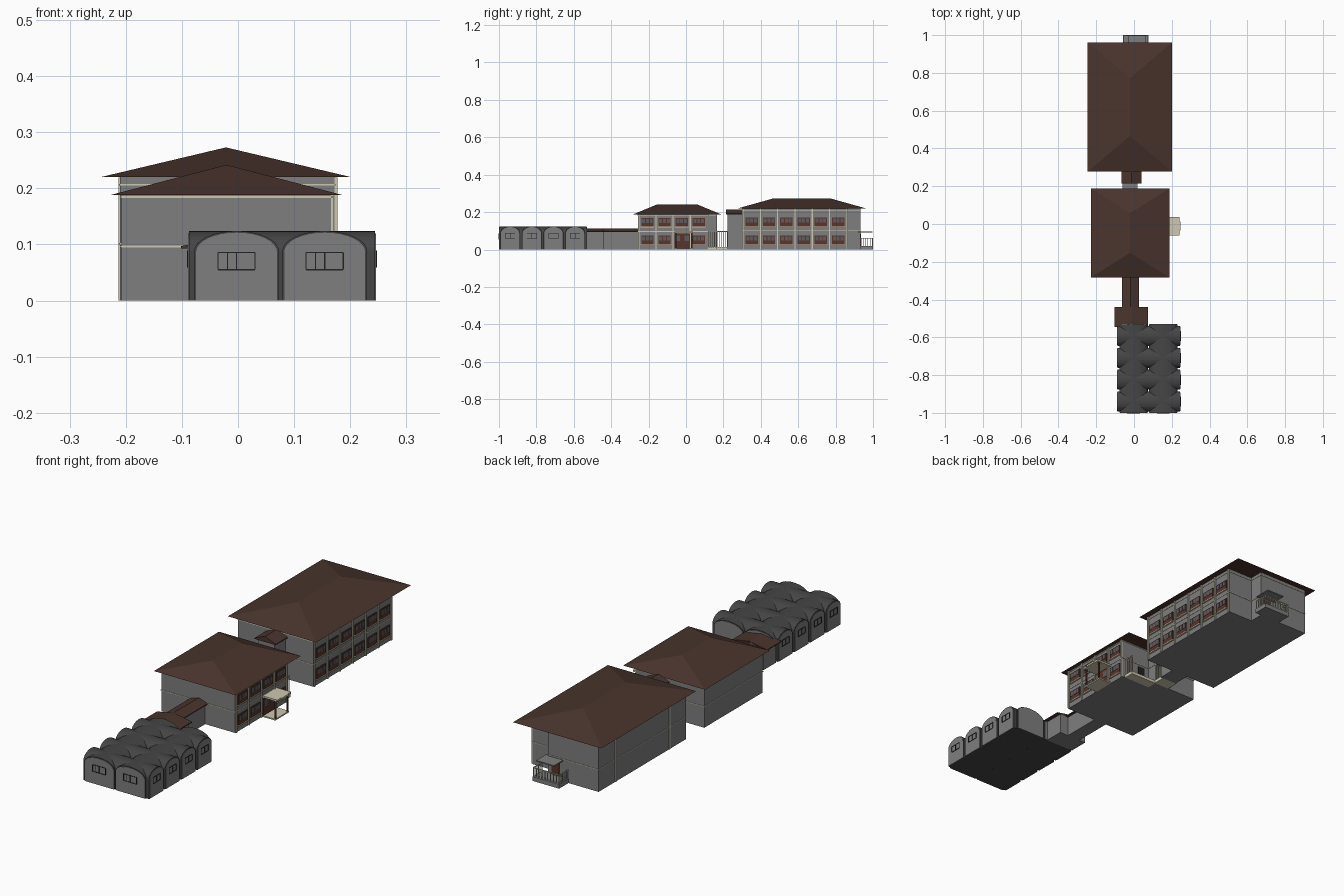
import bpy
import math

cube = bpy.data.objects.get("Cube")
if cube:
    bpy.data.objects.remove(cube)


def material(name, r, g, b):
    m = bpy.data.materials.new(name)
    m.use_nodes = True
    m.diffuse_color = (r, g, b, 1)
    m.node_tree.nodes["Principled BSDF"].inputs["Base Color"].default_value = (r, g, b, 1)
    return m


WALL = material("wall grey", .21, .21, .21)
VAULT = material("vault dark grey", .06, .06, .06)
ROOF = material("roof brown", .068, .034, .026)
WOOD = material("joinery brown", .1, .035, .025)
GLASS = material("glass grey", .11, .11, .12)
CREAM = material("trim cream", .62, .58, .43)
LINE = material("frame black", .015, .015, .015)


def mesh(name, verts, faces, mat):
    me = bpy.data.meshes.new(name)
    me.from_pydata(verts, [], faces)
    me.materials.append(mat)
    ob = bpy.data.objects.new(name, me)
    bpy.context.collection.objects.link(ob)
    return ob


def prism(name, profile, axis, a, b, mat):
    """Extrude a (horizontal, z) profile along the x or y axis from a to b."""
    n = len(profile)
    verts = [(t, p, z) if axis == "x" else (p, t, z) for t in (a, b) for p, z in profile]
    faces = [(i, (i + 1) % n, n + (i + 1) % n, n + i) for i in range(n)]
    if axis == "y":
        faces = [f[::-1] for f in faces]
        caps = [tuple(range(n)), tuple(range(2 * n - 1, n - 1, -1))]
    else:
        caps = [tuple(range(n - 1, -1, -1)), tuple(range(n, 2 * n))]
    return mesh(name, verts, faces + caps, mat)


def box(name, x, y, z, mat):
    return prism(name, [(y[0], z[0]), (y[1], z[0]), (y[1], z[1]), (y[0], z[1])],
                 "x", x[0], x[1], mat)


def block(name, outline, z0, z1, mat):
    """Extrude a counter-clockwise plan outline upward."""
    n = len(outline)
    verts = [(x, y, z) for z in (z0, z1) for x, y in outline]
    faces = [(i, (i + 1) % n, n + (i + 1) % n, n + i) for i in range(n)]
    return mesh(name, verts, faces + [tuple(range(n - 1, -1, -1)), tuple(range(n, 2 * n))], mat)


def hip_roof(name, x, y, z0, z1, ridge):
    cx, cy = sum(x) / 2, sum(y) / 2
    verts = [(x[0], y[0], z0), (x[1], y[0], z0), (x[1], y[1], z0), (x[0], y[1], z0),
             (cx, cy - ridge, z1), (cx, cy + ridge, z1)]
    mesh(name, verts, [(3, 2, 1, 0), (0, 1, 4), (1, 2, 5, 4), (2, 3, 5), (3, 0, 4, 5)], ROOF)


def gable_roof(name, x, y, z0, z1):
    cx = sum(x) / 2
    prism(name, [(x[0], z0), (x[1], z0), (x[1], z0 + .004), (cx, z1), (x[0], z0 + .004)],
          "y", y[0], y[1], ROOF)


def arch(c, half, top, spring, steps=16):
    pts = [(c - half, 0), (c + half, 0)]
    for i in range(steps + 1):
        t = math.pi * i / steps
        pts.append((c + half * math.cos(t), spring + (top - spring) * math.sin(t)))
    return pts


def window(name, x, c, z0, z1, w=.066):
    """Timber window on a +x wall: frame plate with a grid of panes."""
    box(name + "_frame", (x, x + .004), (c - w / 2, c + w / 2), (z0, z1), WOOD)
    box(name + "_sill", (x, x + .007), (c - w / 2 - .003, c + w / 2 + .003), (z0 - .004, z0), CREAM)
    mid = z0 + (z1 - z0) * .45
    for k in (-1, 0, 1):
        p = c + k * w * .31
        box(name + "_pane", (x + .003, x + .0055), (p - w * .12, p + w * .12), (mid, z1 - .005), GLASS)


def railing(name, a, b, z0, z1, posts):
    """Posts and a top rail between two plan points."""
    for i in range(posts):
        t = i / (posts - 1)
        x, y = a[0] + (b[0] - a[0]) * t, a[1] + (b[1] - a[1]) * t
        box(name + "_post", (x - .0015, x + .0015), (y - .0015, y + .0015), (z0, z1), CREAM)
    xs, ys = sorted((a[0], b[0])), sorted((a[1], b[1]))
    box(name + "_rail", (xs[0] - .002, xs[1] + .002), (ys[0] - .002, ys[1] + .002),
        (z1 - .004, z1), CREAM)


def house(name, x, y, step_x, step_y, top, bands):
    """Stepped wall block; the +x part stops short at step_y."""
    def outline(g):
        return [(x[0] - g, y[0] - g), (x[1] + g, y[0] - g), (x[1] + g, step_y + g),
                (step_x + g, step_y + g), (step_x + g, y[1] + g), (x[0] - g, y[1] + g)]
    block(name + "_walls", outline(0), 0, top, WALL)
    for z in bands:
        block(name + "_band", outline(.002), z, z + .003, CREAM)


def facade(name, x, start, pitch, count, top, rows, door=None):
    for i in range(count + 1):
        p = start + i * pitch
        box(name + "_pilaster", (x, x + .005), (p - .003, p + .003), (0, top), CREAM)
    for i in range(count):
        c = start + (i + .5) * pitch
        for r, (z0, z1) in enumerate(rows):
            if not (r == 0 and i == door):
                window(name + "_window", x, c, z0, z1)


# Vaulted hall: crossing barrels with arched end panels
X0, X1, Y0, Y1 = -.087, .244, -.998, -.535
for i in range(2):
    c = -.0025 + i * .157
    prism("long_vault", arch(c, .0755, .124, .088), "y", Y0, Y1 + .004, VAULT)
    for y in (Y0 - .002, Y1 + .003):
        prism("end_panel", arch(c, .072, .121, .087), "y", y, y + .003, WALL)
    z0, z1, w = .055, .086, .033
    for z in (z0, z1):
        box("end_window_bar", (c - w, c + w), (Y0 - .004, Y0), (z - .001, z + .001), LINE)
    for k in (-1, -.5, 0, 1):
        box("end_window_mullion", (c + k * w - .001, c + k * w + .001), (Y0 - .004, Y0), (z0, z1), LINE)
pitch = (Y1 - Y0) / 4
for i in range(4):
    c = Y0 + (i + .5) * pitch
    prism("cross_vault", arch(c, .053, .124, .088), "x", X0, X1, VAULT)
    for x, out in ((X0, -1), (X1, 1)):
        prism("side_panel", arch(c, .049, .12, .086), "x", min(x, x + out * .002), max(x, x + out * .002), WALL)
        edge = sorted((x, x + out * .004))
        for z in (.06, .088):
            box("side_window_bar", edge, (c - .026, c + .026), (z - .001, z + .001), LINE)
        for k in (-.026, 0, .026):
            box("side_window_mullion", edge, (c + k - .001, c + k + .001), (.06, .088), LINE)

# Link between the hall and the middle house
box("lobby_walls", (-.085, .058), (-.53, -.44), (0, .095), WALL)
gable_roof("lobby_roof", (-.102, .075), (-.545, -.44), .093, .113)
box("corridor_walls", (-.052, .014), (-.44, -.25), (0, .095), WALL)
gable_roof("corridor_roof", (-.064, .026), (-.44, -.25), .093, .112)

# Middle house
house("middle_house", (-.208, .166), (-.257, .165), .015, .118, .19, (.095, .183))
hip_roof("middle_roof", (-.228, .187), (-.283, .188), .188, .242, .105)
facade("middle_house", .166, -.252, .0915, 4, .188, ((.028, .076), (.122, .168)), door=2)

# Entrance door, canopy and columns
box("entrance_door", (.166, .172), (-.062, -.024 + .045), (.004, .085), WOOD)
for c in (-.045, .003):
    box("door_pane", (.171, .1735), (c - .012, c + .012), (.045, .075), GLASS)
box("canopy", (.166, .242), (-.062, .038), (.088, .096), CREAM)
box("canopy_lip", (.242, .246), (-.035, .012), (.088, .096), CREAM)
box("entrance_step", (.166, .232), (-.062, .038), (0, .006), CREAM)
for y in (-.055, .031):
    box("canopy_column", (.226, .232), (y - .003, y + .003), (.006, .088), WOOD)

# Terrace between the houses
box("terrace_floor", (-.06, .018), (.165, .222), (0, .014), CREAM)
box("terrace_corner_floor", (.015, .15), (.118, .165), (0, .014), CREAM)
box("terrace_door", (.04, .075), (.118, .121), (.014, .085), LINE)
railing("terrace_side", (.145, .12), (.145, .163), .014, .097, 5)
railing("terrace_link", (.016, .168), (.016, .22), .014, .097, 6)
railing("terrace_back", (-.058, .168), (-.058, .22), .014, .097, 6)
box("link_canopy", (-.06, .016), (.165, .225), (.097, .1), WALL)

# Large house with its entrance bay
box("bay_walls", (-.055, .03), (.222, .31), (0, .192), WALL)
gable_roof("bay_roof", (-.067, .041), (.215, .31), .188, .214)
house("large_house", (-.21, .172), (.3, .932), .045, .865, .221, (.1, .205))
hip_roof("large_roof", (-.245, .202), (.277, .962), .22, .273, .153)
facade("large_house", .172, .305, .0925, 6, .219, ((.028, .076), (.124, .17)))
for y in (.42, .81):
    box("back_pilaster", (-.213, -.21), (y - .002, y + .002), (0, .219), CREAM)

# Rear porch
box("porch_floor", (-.058, .076), (.932, 1), (0, .02), WALL)
box("porch_canopy", (-.03, .06), (.92, .997), (.092, .097), WALL)
box("porch_door", (-.012, .025), (.932, .935), (.02, .085), WOOD)
railing("porch_front", (-.056, .997), (.074, .997), .02, .062, 10)
for x in (-.056, .074):
    railing("porch_side", (x, .936), (x, .997), .02, .062, 6)
